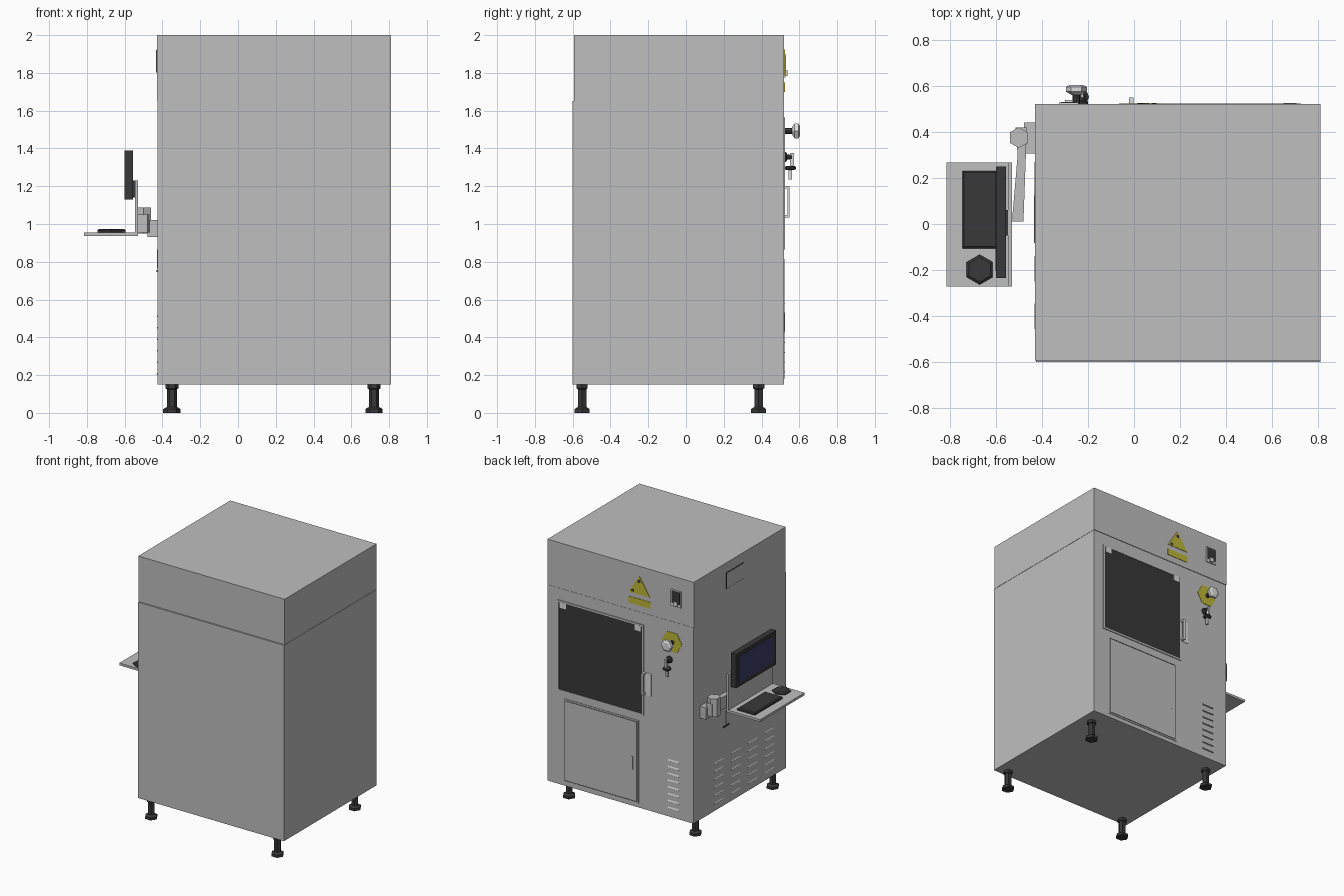
import bpy, bmesh, math


def material(name, rgb):
    m = bpy.data.materials.new(name)
    m.diffuse_color = (*rgb, 1)
    return m


GREY = material("cabinet grey", (0.52, 0.52, 0.52))
LIGHT = material("light grey", (0.72, 0.72, 0.72))
DARK = material("dark grey", (0.04, 0.04, 0.04))
YELLOW = material("warning yellow", (0.51, 0.47, 0.04))
NAVY = material("screen navy", (0.045, 0.045, 0.14))


def loft(name, rings, mat):
    """Closed solid through rings that all have the same point count."""
    bm = bmesh.new()
    vs = [[bm.verts.new(p) for p in r] for r in rings]
    n = len(vs[0])
    for a, b in zip(vs, vs[1:]):
        for i in range(n):
            bm.faces.new((a[i], a[(i + 1) % n], b[(i + 1) % n], b[i]))
    bm.faces.new(vs[0][::-1])
    bm.faces.new(vs[-1])
    bmesh.ops.recalc_face_normals(bm, faces=bm.faces)
    me = bpy.data.meshes.new(name)
    bm.to_mesh(me)
    bm.free()
    me.materials.append(mat)
    ob = bpy.data.objects.new(name, me)
    bpy.context.collection.objects.link(ob)
    return ob


def place(axis, u, v, t):
    return {"x": (t, u, v), "y": (u, t, v), "z": (u, v, t)}[axis]


def extrude(name, pts, axis, a, b, mat):
    return loft(name, [[place(axis, u, v, t) for u, v in pts] for t in (a, b)], mat)


def box(name, x0, x1, y0, y1, z0, z1, mat):
    return extrude(name, [(x0, y0), (x1, y0), (x1, y1), (x0, y1)], "z", z0, z1, mat)


def turned(name, n, axis, cu, cv, profile, mat, phase=0.0):
    """n-sided turned part; profile is (radius, position along axis)."""
    ang = [phase + 2 * math.pi * i / n for i in range(n)]
    return loft(name, [[place(axis, cu + r * math.cos(a), cv + r * math.sin(a), t)
                        for a in ang] for r, t in profile], mat)


def frame(name, x0, x1, z0, z1, w, y0, y1, mat):
    box(name + "_top", x0, x1, y0, y1, z1 - w, z1, mat)
    box(name + "_bottom", x0, x1, y0, y1, z0, z0 + w, mat)
    box(name + "_side_a", x0, x0 + w, y0, y1, z0 + w, z1 - w, mat)
    box(name + "_side_b", x1 - w, x1, y0, y1, z0 + w, z1 - w, mat)


B = 0.518    # door face of the cabinet (+y)
S = -0.426   # workstation side of the cabinet (-x)

# Cabinet: lower body and slightly offset top hood
box("lower_body", S, 0.81, -0.60, B, 0.15, 1.65, GREY)
box("top_hood", S - 0.004, 0.81, -0.593, B + 0.002, 1.652, 2.0, GREY)
box("hood_seam", S + 0.004, 0.806, -0.589, B - 0.004, 1.649, 1.653, DARK)

# Levelling feet
for x in (-0.35, 0.72):
    for y in (-0.55, 0.385):
        turned("levelling_foot", 6, "z", x, y,
               [(0.046, 0), (0.046, 0.02), (0.026, 0.032), (0.026, 0.125),
                (0.034, 0.13), (0.034, 0.152)], DARK)

# Viewing door with dark glass, corner sensors and pull handle
frame("window_frame", -0.005, 0.725, 0.865, 1.56, 0.013, B, B + 0.006, GREY)
box("window_glass", 0.006, 0.714, B, B + 0.003, 0.876, 1.549, DARK)
for x in (0.012, 0.65):
    box("door_sensor", x, x + 0.055, B, B + 0.007, 1.505, 1.547, LIGHT)
box("handle_plate", -0.07, -0.022, B, B + 0.003, 1.03, 1.20, LIGHT)
box("handle_grip", -0.022, -0.002, B + 0.02, B + 0.031, 1.035, 1.20, LIGHT)
for z in (1.035, 1.187):
    box("handle_post", -0.022, -0.002, B, B + 0.021, z, z + 0.013, LIGHT)

# Lower service door with latch
frame("service_door_frame", 0.037, 0.675, 0.18, 0.816, 0.01, B, B + 0.004, GREY)
box("service_door_gap", 0.046, 0.666, B, B + 0.001, 0.189, 0.807, DARK)
box("service_door_panel", 0.052, 0.66, B, B + 0.004, 0.195, 0.801, GREY)
box("service_door_latch", 0.085, 0.097, B, B + 0.006, 0.43, 0.53, GREY)

# Warning triangle and plate
H = B + 0.002
extrude("warning_triangle", [(-0.06, 1.785), (0.12, 1.785), (0.03, 1.925)],
        "y", H, H + 0.003, YELLOW)
box("warning_mark", 0.018, 0.042, H, H + 0.005, 1.875, 1.895, DARK)
box("warning_mark_small", 0.075, 0.098, H, H + 0.005, 1.795, 1.81, DARK)
box("warning_plate", -0.065, 0.122, H, H + 0.003, 1.70, 1.75, YELLOW)

# Mains switch
box("switch_housing", -0.325, -0.24, H, H + 0.008, 1.775, 1.90, LIGHT)
box("switch_recess", -0.318, -0.247, H, H + 0.010, 1.80, 1.893, DARK)
box("switch_rocker", -0.30, -0.265, H, H + 0.018, 1.783, 1.815, LIGHT)

# Emergency stop
turned("stop_plate", 6, "y", -0.245, 1.493, [(0.085, B), (0.085, B + 0.003)], YELLOW)
turned("stop_stem", 8, "y", -0.25, 1.493, [(0.016, B), (0.016, 0.57)], DARK)
turned("stop_button", 6, "y", -0.25, 1.493,
       [(0.02, 0.56), (0.046, 0.575), (0.046, 0.595), (0.03, 0.603)], LIGHT)

# Key switch with hanging key
turned("key_barrel", 8, "y", -0.225, 1.355, [(0.026, B), (0.026, 0.53), (0.014, 0.535),
                                             (0.014, 0.562)], DARK)
box("key_blade", -0.231, -0.219, 0.55, 0.572, 1.31, 1.375, LIGHT)
turned("key_ring", 8, "z", -0.225, 0.552, [(0.02, 1.285), (0.03, 1.292), (0.03, 1.302),
                                           (0.02, 1.308)], DARK)
box("key_tag", -0.233, -0.217, 0.542, 0.56, 1.235, 1.288, LIGHT)

# Louvres on the door face and on the workstation side
for i in range(8):
    z = 0.585 - 0.052 * i
    extrude("door_side_louvre", [(B - 0.002, z + 0.008), (B + 0.007, z - 0.006),
                                 (B - 0.002, z - 0.010)], "x", -0.305, -0.21, GREY)
for row in range(6):
    for y in (0.215, 0.01, -0.195, -0.40):
        z = 0.515 - 0.061 * row
        extrude("side_louvre", [(S + 0.002, z + 0.008), (S - 0.005, z - 0.005),
                                (S + 0.002, z - 0.009)], "y", y - 0.055, y + 0.055, GREY)

# Side access plates
box("upper_side_plate_edge", S - 0.006, S, -0.085, 0.128, 1.80, 1.925, DARK)
box("upper_side_plate", S - 0.009, S, -0.08, 0.123, 1.805, 1.92, GREY)
box("lower_side_plate", S - 0.004, S, -0.06, 0.13, 0.765, 0.865, GREY)
box("side_slot", S - 0.005, S, 0.09, 0.16, 0.745, 0.757, DARK)

# Swivel arm
box("wall_bracket", -0.478, S, 0.305, 0.44, 0.93, 1.02, GREY)
turned("arm_pivot", 6, "z", -0.50, 0.375, [(0.045, 0.95), (0.045, 1.088)], GREY, math.pi / 6)
extrude("swing_arm", [(-0.515, 0.42), (-0.465, 0.42), (-0.48, 0.01), (-0.53, 0.01),
                      (-0.505, 0.3)], "z", 0.955, 1.05, GREY)

# Shelf, back plate, keyboard and mouse
box("shelf", -0.815, -0.53, -0.272, 0.267, 0.937, 0.955, GREY)
box("shelf_back_plate", -0.546, -0.53, -0.272, 0.267, 0.955, 1.23, GREY)
loft("keyboard", [[(-0.67 + s * dx, 0.0625 + t * dy, z)
                   for s, t in ((-1, -1), (1, -1), (1, 1), (-1, 1))]
                  for dx, dy, z in ((0.075, 0.168, 0.955), (0.075, 0.168, 0.966),
                                    (0.068, 0.16, 0.973))], DARK)
turned("mouse", 6, "z", -0.67, -0.198, [(0.065, 0.955), (0.065, 0.963), (0.054, 0.971)],
       DARK, math.pi / 2)

# Monitor
box("monitor_case", -0.6, -0.555, -0.235, 0.25, 1.13, 1.39, DARK)
box("monitor_screen", -0.602, -0.599, -0.205, 0.22, 1.16, 1.362, NAVY)
box("monitor_mount", -0.556, -0.545, -0.05, 0.06, 1.14, 1.23, DARK)
